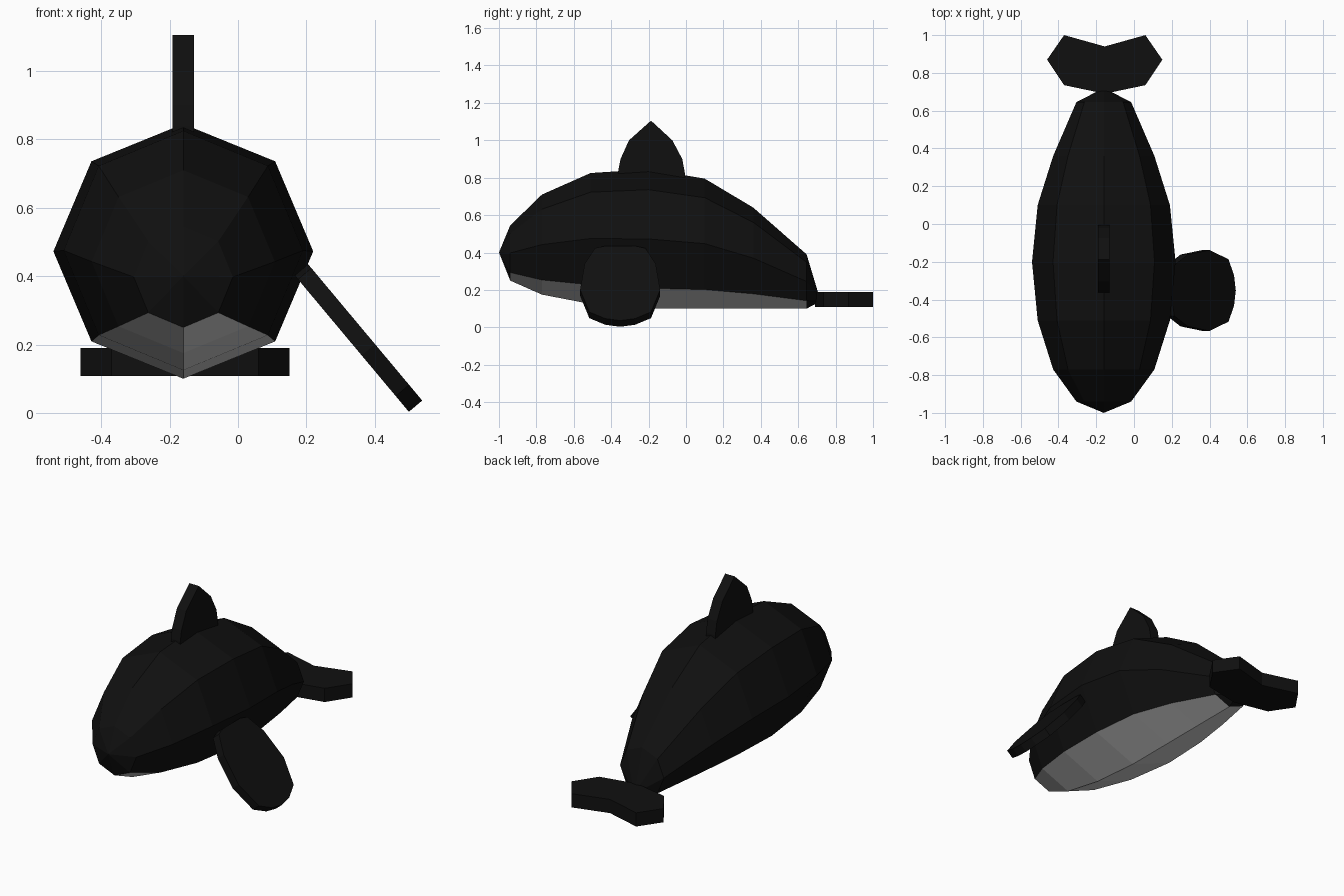
import bpy, bmesh, math
from mathutils import Vector

if "Cube" in bpy.data.objects:
    bpy.data.objects.remove(bpy.data.objects["Cube"])

def material(name, value):
    m = bpy.data.materials.new(name)
    m.diffuse_color = (value, value, value, 1)
    m.use_nodes = True
    m.node_tree.nodes["Principled BSDF"].inputs["Base Color"].default_value = m.diffuse_color
    return m

BLACK = material("black skin", 0.005)
WHITE = material("white belly", 0.6)
CX = -0.16  # middle plane of the body

def finish(name, bm, mats):
    bmesh.ops.recalc_face_normals(bm, faces=bm.faces)
    me = bpy.data.meshes.new(name)
    bm.to_mesh(me)
    bm.free()
    for m in mats:
        me.materials.append(m)
    ob = bpy.data.objects.new(name, me)
    bpy.context.collection.objects.link(ob)
    return ob

def slab(name, outline, place, offset):
    """Flat outline placed in space, then extruded by offset."""
    bm = bmesh.new()
    face = bm.faces.new([bm.verts.new(place(*p)) for p in outline])
    ext = bmesh.ops.extrude_face_region(bm, geom=[face])
    moved = [g for g in ext["geom"] if isinstance(g, bmesh.types.BMVert)]
    bmesh.ops.translate(bm, vec=Vector(offset), verts=moved)
    return finish(name, bm, [BLACK])

# Body: eight-sided rings (y, half width, top z, bottom z) closed by two poles
rings = [(-0.94, 0.145, 0.545, 0.25), (-0.77, 0.268, 0.71, 0.175),
         (-0.51, 0.35, 0.825, 0.125), (-0.20, 0.38, 0.845, 0.10),
         (0.10, 0.35, 0.795, 0.10), (0.36, 0.268, 0.64, 0.10),
         (0.645, 0.145, 0.39, 0.10)]
bm = bmesh.new()
loops = []
for y, w, top, bottom in rings:
    mid, h = (top + bottom) / 2, (top - bottom) / 2
    loops.append([bm.verts.new((CX + w * math.cos(k * math.pi / 4), y,
                                mid + h * math.sin(k * math.pi / 4))) for k in range(8)])
for a, b in zip(loops, loops[1:]):
    for k in range(8):
        f = bm.faces.new((a[k], a[(k + 1) % 8], b[(k + 1) % 8], b[k]))
        f.material_index = 1 if k in (5, 6) else 0  # belly strips
for loop, pole in ((loops[0], (CX, -1.0, 0.40)), (loops[-1], (CX, 0.72, 0.14))):
    tip = bm.verts.new(pole)
    for k in range(8):
        bm.faces.new((loop[k], loop[(k + 1) % 8], tip))
finish("body", bm, [BLACK, WHITE])

# Dorsal fin
slab("dorsal_fin",
     [(-0.365, 0.78), (-0.362, 0.84), (-0.35, 0.9), (-0.305, 1.0), (-0.187, 1.105),
      (-0.073, 1.0), (-0.02, 0.9), (-0.005, 0.82), (-0.005, 0.76)],
     lambda y, z: (CX - 0.031, y, z), (0.062, 0, 0))

# Tail fluke: one half outline, mirrored
half = [(0.215, 0.735), (0.305, 0.87), (0.215, 1.0)]
fluke = [(0, 0.69)] + half + [(0, 0.94)] + [(-x, y) for x, y in reversed(half)]
slab("tail_fluke", fluke, lambda x, y: (CX + 0.005 + x, y, 0.108), (0, 0, 0.082))

# Side flipper: rounded paddle sloping down and outwards (length along slope, half width)
edge = [(0.0, 0.08), (0.015, 0.135), (0.125, 0.19), (0.305, 0.214),
        (0.46, 0.165), (0.506, 0.08)]
paddle = edge + [(0.52, 0)] + [(u, -v) for u, v in reversed(edge)]
slab("flipper", paddle,
     lambda u, v: (0.205 + 0.642 * u, -0.352 + v, 0.435 - 0.767 * u),
     (-0.039, 0, -0.033))
